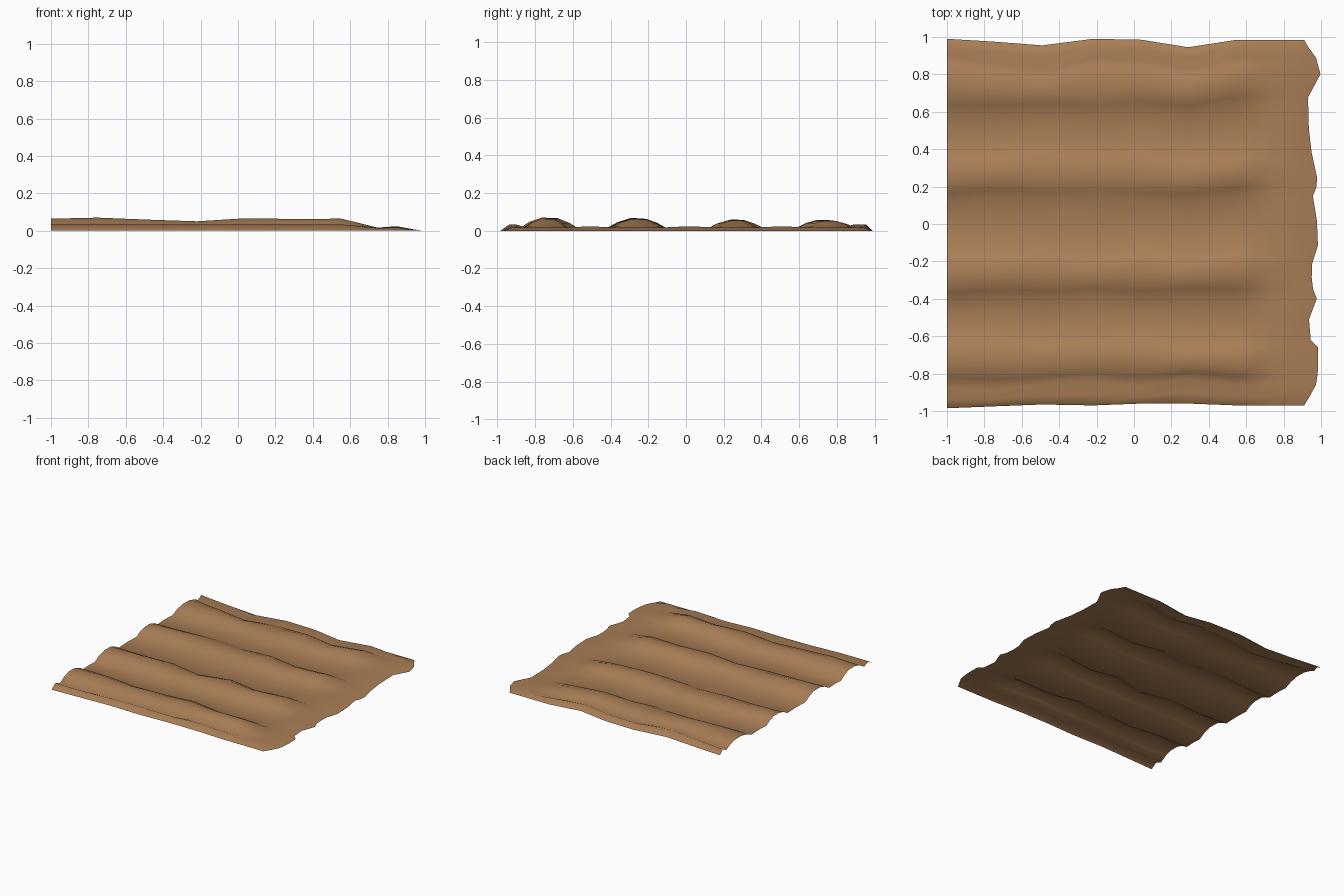
import bpy
import bmesh

cube = bpy.data.objects.get("Cube")
if cube:
    bpy.data.objects.remove(cube)


def make_material(name, colour):
    mat = bpy.data.materials.new(name)
    mat.use_nodes = True
    mat.diffuse_color = colour
    mat.node_tree.nodes["Principled BSDF"].inputs["Base Color"].default_value = colour
    return mat


def sample(points, t):
    """Piecewise linear lookup in a list of (key, value) pairs with rising keys."""
    if t <= points[0][0]:
        return points[0][1]
    for (a, u), (b, v) in zip(points, points[1:]):
        if t <= b:
            return u + (v - u) * (t - a) / (b - a)
    return points[-1][1]


# Wavy lines running along the furrows, sampled at each station in x:
# outer edges, and the two feet of each of the four ridges
STATIONS = [-1, -.75, -.49, -.22, .04, .29, .55]
FRONT_EDGE = [-.985, -.975, -.965, -.97, -.96, -.96, -.97]
BACK_EDGE = [.99, .975, .955, .99, .985, .945, .985]
FEET = [
    [-.875, -.885, -.86, -.845, -.87, -.83, -.86],
    [-.575, -.58, -.61, -.59, -.57, -.63, -.62],
    [-.425, -.4, -.41, -.38, -.415, -.385, -.4],
    [-.115, -.135, -.11, -.165, -.1, -.155, -.115],
    [.115, .14, .115, .135, .115, .12, .15],
    [.39, .39, .42, .4, .415, .365, .385],
    [.58, .585, .605, .575, .605, .59, .63],
    [.91, .86, .815, .89, .88, .83, .89],
]
SWELL = [.92, 1, .85, .72, .95, .9, .92]
RIDGE_HEIGHTS = [.07, .068, .06, .058]
RIDGE_SHAPE = [(.18, .62), (.4, 1), (.66, .95), (.84, .55)]
VALLEY = .012

# Ragged end of the field, as (y, x)
RAGGED_END = [(-.96, .91), (-.88, .97), (-.78, .985), (-.66, .985), (-.59, .915),
              (-.52, .93), (-.42, .985), (-.33, .95), (-.22, .95), (-.11, .985),
              (0, .985), (.11, .94), (.22, .985), (.38, .95), (.5, .935),
              (.69, .93), (.79, 1), (.9, .97), (.97, .91)]


def cross_section(i, fade):
    """Points (y, z) across the field at station i; fade flattens the ridges."""
    berm = VALLEY + .022 * fade
    feet = [line[i] for line in FEET]
    front, back = FRONT_EDGE[i], BACK_EDGE[i]
    row = [(front, 0), (front * .55 + feet[0] * .45, berm)]
    for r, height in enumerate(RIDGE_HEIGHTS):
        a, b = feet[2 * r], feet[2 * r + 1]
        rise = (height * SWELL[i] - VALLEY) * fade
        row.append((a, VALLEY))
        row += [(a + (b - a) * t, VALLEY + rise * h) for t, h in RIDGE_SHAPE]
        row.append((b, VALLEY))
        if r < 3:
            row.append(((b + feet[2 * r + 2]) / 2, VALLEY + .004))
    row += [(back * .55 + feet[-1] * .45, berm), (back, 0)]
    return row


# Rows of points along the field, levelling out towards the ragged end
rows = [[(x, y, z) for y, z in cross_section(i, 1)] for i, x in enumerate(STATIONS)]
last = len(STATIONS) - 1
rows.append([(.65, y, z) for y, z in cross_section(last, .55)])
rows.append([(.74, y, z) for y, z in cross_section(last, .12)])
level = cross_section(last, 0)
rows.append([(.85, y, z * 1.5) for y, z in level])
rows.append([(sample(RAGGED_END, y), y, 0) for y, z in level])

# Ploughed soil as one open sheet
bm = bmesh.new()
grid = [[bm.verts.new(p) for p in row] for row in rows]
for low, high in zip(grid, grid[1:]):
    for j in range(len(low) - 1):
        face = bm.faces.new((low[j], high[j], high[j + 1], low[j + 1]))
        face.smooth = True
mesh = bpy.data.meshes.new("ploughed_field")
bm.to_mesh(mesh)
bm.free()
mesh.materials.append(make_material("soil brown", (.4, .21, .092, 1)))
field = bpy.data.objects.new("ploughed_field", mesh)
bpy.context.collection.objects.link(field)
